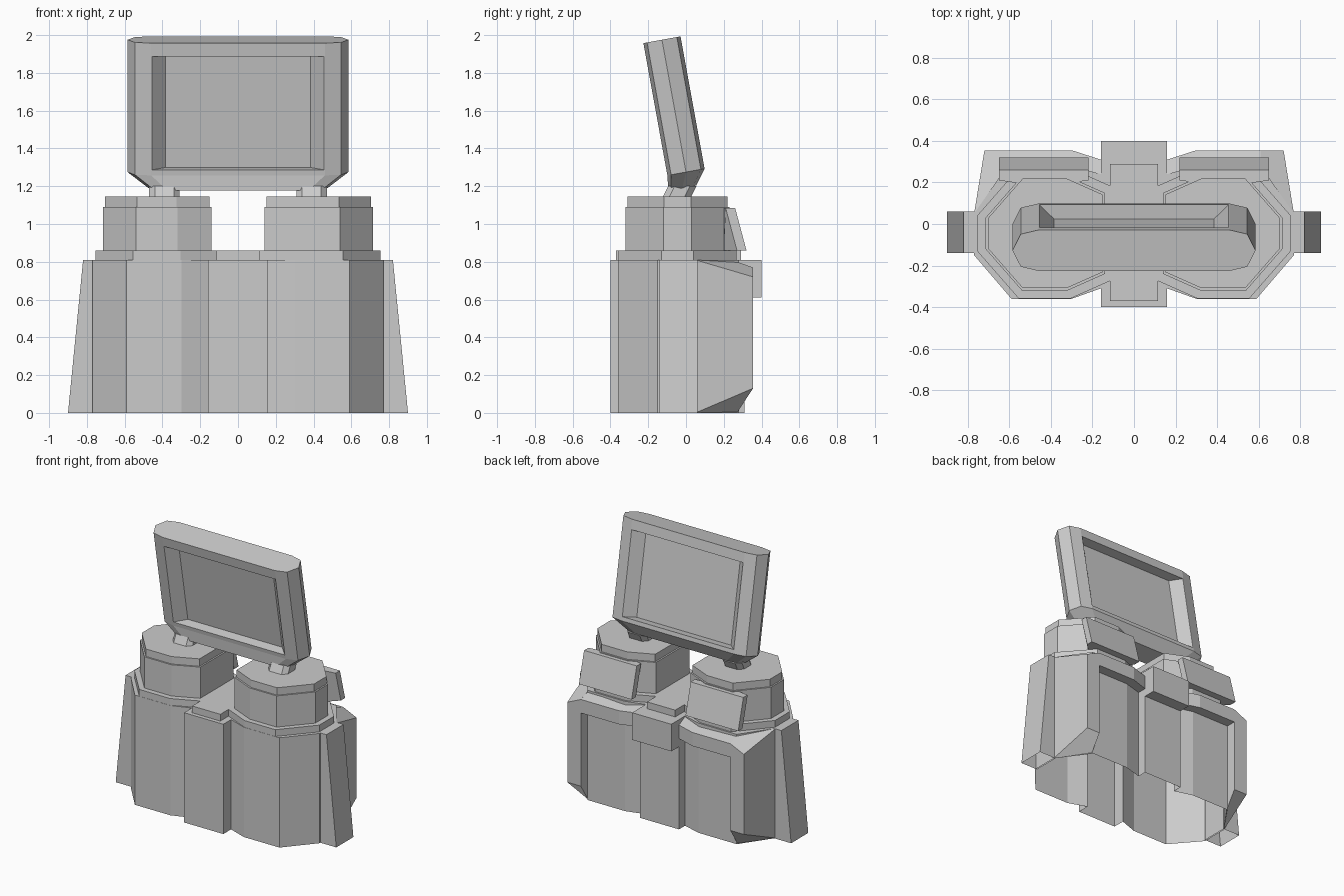
import bpy, bmesh, math

if "Cube" in bpy.data.objects:
    bpy.data.objects.remove(bpy.data.objects["Cube"])


def loft(name, rings, mirror=False, open_bottom=False):
    """Skin equal-length rings of 3D points, cap the ends, optionally mirror in x."""
    bm = bmesh.new()
    rows = [[bm.verts.new(p) for p in ring] for ring in rings]
    n = len(rows[0])
    for a, b in zip(rows, rows[1:]):
        for i in range(n):
            j = (i + 1) % n
            bm.faces.new((a[i], a[j], b[j], b[i]))
    if not open_bottom:
        bm.faces.new(rows[0][::-1])
    bm.faces.new(rows[-1])
    bmesh.ops.recalc_face_normals(bm, faces=bm.faces[:])
    mesh = bpy.data.meshes.new(name)
    bm.to_mesh(mesh)
    bm.free()
    ob = bpy.data.objects.new(name, mesh)
    bpy.context.collection.objects.link(ob)
    if mirror:
        ob.modifiers.new("mirror", 'MIRROR').use_mirror_merge = False
    return ob


def flat(pts, z):
    return [(x, y, z) for x, y in pts]


def rect(x0, x1, y0, y1):
    return [(x0, y0), (x1, y0), (x1, y1), (x0, y1)]


def prism(name, pts, z0, z1, **kw):
    return loft(name, [flat(pts, z0), flat(pts, z1)], **kw)


# Main body, hollow underneath
half = [(.16, -.40), (.16, -.31), (.30, -.36), (.59, -.36), (.77, -.15), (.77, .05),
        (.61, .28), (.30, .28), (.16, .24), (.16, .31)]
prism("body", half + [(-x, y) for x, y in reversed(half)], 0, .81, open_bottom=True)

# Tapered side fins
loft("side_fin", [flat(rect(.76, .90, -.14, .06), 0),
                  flat(rect(.76, .82, -.14, .06), .81)], mirror=True, open_bottom=True)

# Rear corner columns with cut top and bottom corners
loft("rear_column", [[(.77, .05, 0), (.72, .355, .13), (.61, .355, .13), (.61, .27, 0)],
                     [(.77, .05, .81), (.72, .355, .72), (.61, .355, .77), (.61, .24, .81)]],
     mirror=True)

# Rear header beams above the recessed panels
header = [(.16, .23), (.61, .23), (.61, .355), (.30, .355), (.16, .31)]
loft("rear_header", [flat(header, .67),
                     [(x, y, .81 if y < .3 else .77) for x, y in header]], mirror=True)

# Centre rear block and centre top plate
prism("rear_block", rect(-.16, .16, .24, .40), .61, .81)
prism("centre_plate", rect(-.115, .115, -.37, .29), .81, .86)

# Twin towers: base ring, drum and cap share one outline
tower = [(.54, -.32), (.32, -.32), (.14, -.24), (.14, .15),
         (.32, .23), (.54, .23), (.715, .03), (.715, -.12)]
for name, s, z0, z1 in (("tower_base", 1.14, .81, .86), ("tower_drum", 1, .86, 1.09),
                        ("tower_cap", .96, 1.09, 1.145)):
    pts = [(.43 + (x - .43) * s, -.045 + (y + .045) * s) for x, y in tower]
    prism(name, pts, z0, z1, mirror=True)


# Sloping flaps behind the towers
def flap(y):
    return [(.29, .20), (.58, .20), (.65, y - .05), (.65, y), (.22, y), (.22, y - .05)]


loft("tower_flap", [flat(flap(.32), .86), flat(flap(.26), 1.085)], mirror=True)


# Legs holding the screen
def leg(y):
    a = [(-.08, -.04), (-.05, -.075), (.05, -.075), (.08, -.04),
         (.08, .04), (.05, .075), (-.05, .075), (-.08, .04)]
    return [(.39 + dx, y + dy) for dx, dy in a]


loft("screen_leg", [flat(leg(-.05), 1.14), flat(leg(-.02), 1.20)], mirror=True)

# Tilted screen with a tapered lower edge
tilt, base = math.radians(10.3), (0, 0, 1.275)
side = [(.46, -.10), (.545, -.08), (.585, 0), (.545, .08), (.46, .10)]
outline = side + [(-x, y) for x, y in reversed(side)]
screen = loft("screen", [flat([(x * .81, y * .75 - .035) for x, y in outline], -.08),
                         flat(outline, 0), flat(outline, .712)])
screen.location, screen.rotation_euler.x = base, tilt

# Bevelled recesses on both screen faces
for s in (-1, 1):
    rings = [[(-w, s * d, .03), (w, s * d, .03), (w, s * d, .64), (-w, s * d, .64)]
             for w, d in ((.475, .12), (.385, .03))]
    cutter = loft("recess_cutter", rings)
    cutter.location, cutter.rotation_euler.x = base, tilt
    cutter.hide_render = True
    cutter.hide_set(True)
    cut = screen.modifiers.new("recess", 'BOOLEAN')
    cut.operation, cut.solver, cut.object = 'DIFFERENCE', 'EXACT', cutter
